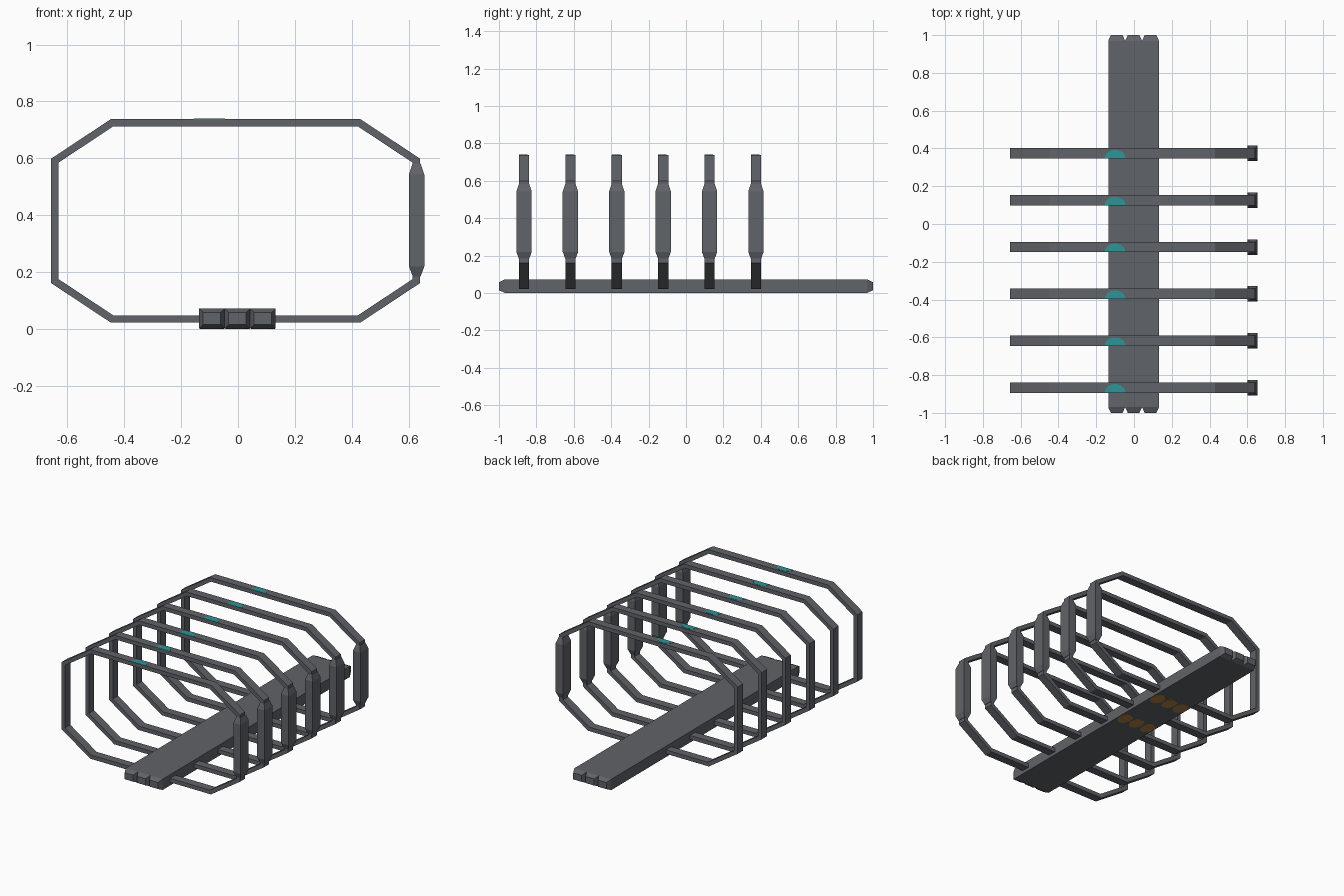
import bpy, bmesh, math

if "Cube" in bpy.data.objects:
    bpy.data.objects.remove(bpy.data.objects["Cube"])


def material(name, rgb):
    m = bpy.data.materials.new(name)
    m.diffuse_color = (*rgb, 1)
    m.use_nodes = True
    m.node_tree.nodes["Principled BSDF"].inputs["Base Color"].default_value = m.diffuse_color
    return m


GREY = material("dark grey", (0.118, 0.125, 0.14))
TEAL = material("teal", (0.027, 0.30, 0.305))
ORANGE = material("orange", (0.45, 0.22, 0.06))


def finish(bm, name, mat):
    bmesh.ops.recalc_face_normals(bm, faces=bm.faces)
    me = bpy.data.meshes.new(name)
    bm.to_mesh(me)
    bm.free()
    me.materials.append(mat)
    ob = bpy.data.objects.new(name, me)
    bpy.context.collection.objects.link(ob)
    return ob


def loft(name, sections, mat, closed=False):
    """Skin a list of equal-length point loops, capped or closed into a ring."""
    bm = bmesh.new()
    rows = [[bm.verts.new(p) for p in s] for s in sections]
    n = len(rows[0])
    for i in range(len(rows) if closed else len(rows) - 1):
        a, b = rows[i], rows[(i + 1) % len(rows)]
        for j in range(n):
            k = (j + 1) % n
            bm.faces.new((a[j], a[k], b[k], b[j]))
    if not closed:
        bm.faces.new(rows[0])
        bm.faces.new(rows[-1])
    return finish(bm, name, mat)


def rect(cx, cy, hx, hy):
    return [(cx - hx, cy - hy), (cx + hx, cy - hy), (cx + hx, cy + hy), (cx - hx, cy + hy)]


def plate(name, cx, cy, rx, ry, z0, z1, mat, arc=2 * math.pi):
    n = 16
    steps = n if arc > 6 else n + 1
    pts = [(cx + rx * math.cos(arc * i / n), cy + ry * math.sin(arc * i / n)) for i in range(steps)]
    return loft(name, [[(x, y, z) for x, y in pts] for z in (z0, z1)], mat)


# spine: three side-by-side bars with tapered ends
BAR = 0.0895
for i in (-1, 0, 1):
    cx = -0.002 + i * BAR
    secs = []
    for y, inset in ((-1, 0.014), (-0.97, 0), (0.97, 0), (1, 0.014)):
        r = rect(cx, 0.0365, BAR / 2 - inset, 0.0355 - inset)
        secs.append([(x, y, z) for x, z in r])
    loft("spine_bar", secs, GREY)
    # orange marks under the spine
    for y in (0.02, 0.33):
        plate("underside_mark", cx, y, 0.042, 0.055, 0, 0.002, ORANGE)


def octagon(t):
    """Octagonal frame outline, offset inward by t with mitred corners."""
    cx, cz, hx, hz = -0.0085, 0.38, 0.648, 0.358
    a, b = 0.438, 0.219                     # where the slanted corners begin
    dx, dz = hx - a, hz - b
    length = math.hypot(dx, dz)
    c = (dz * hx + dx * b) / length - t     # slanted side's distance from centre
    X, Z = hx - t, hz - t
    zb = (c * length - dz * X) / dx
    xa = (c * length - dx * Z) / dz
    pts = [(xa, Z), (X, zb), (X, -zb), (xa, -Z), (-xa, -Z), (-X, -zb), (-X, zb), (-xa, Z)]
    return [(cx + x, cz + z) for x, z in pts]


outer, inner = octagon(0), octagon(0.026)
W = 0.0275
for i in range(6):
    y = -0.866 + i * 0.248
    # octagonal rib
    secs = [[(o[0], y - W, o[1]), (o[0], y + W, o[1]), (n[0], y + W, n[1]), (n[0], y - W, n[1])]
            for o, n in zip(outer, inner)]
    loft("rib_frame", secs, GREY, closed=True)
    # thick sleeve on the right side with tapered ends
    secs = [[(px, py, z) for px, py in rect(0.628, y, hx, hy)]
            for z, hx, hy in ((0.185, 0.014, 0.028), (0.22, 0.027, 0.041),
                              (0.543, 0.027, 0.041), (0.582, 0.014, 0.028))]
    loft("rib_sleeve", secs, GREY)
    # teal mark on top of the rib
    plate("rib_mark", -0.10, y - W + 0.001, 0.055, 0.045, 0.735, 0.7395, TEAL, math.pi)
